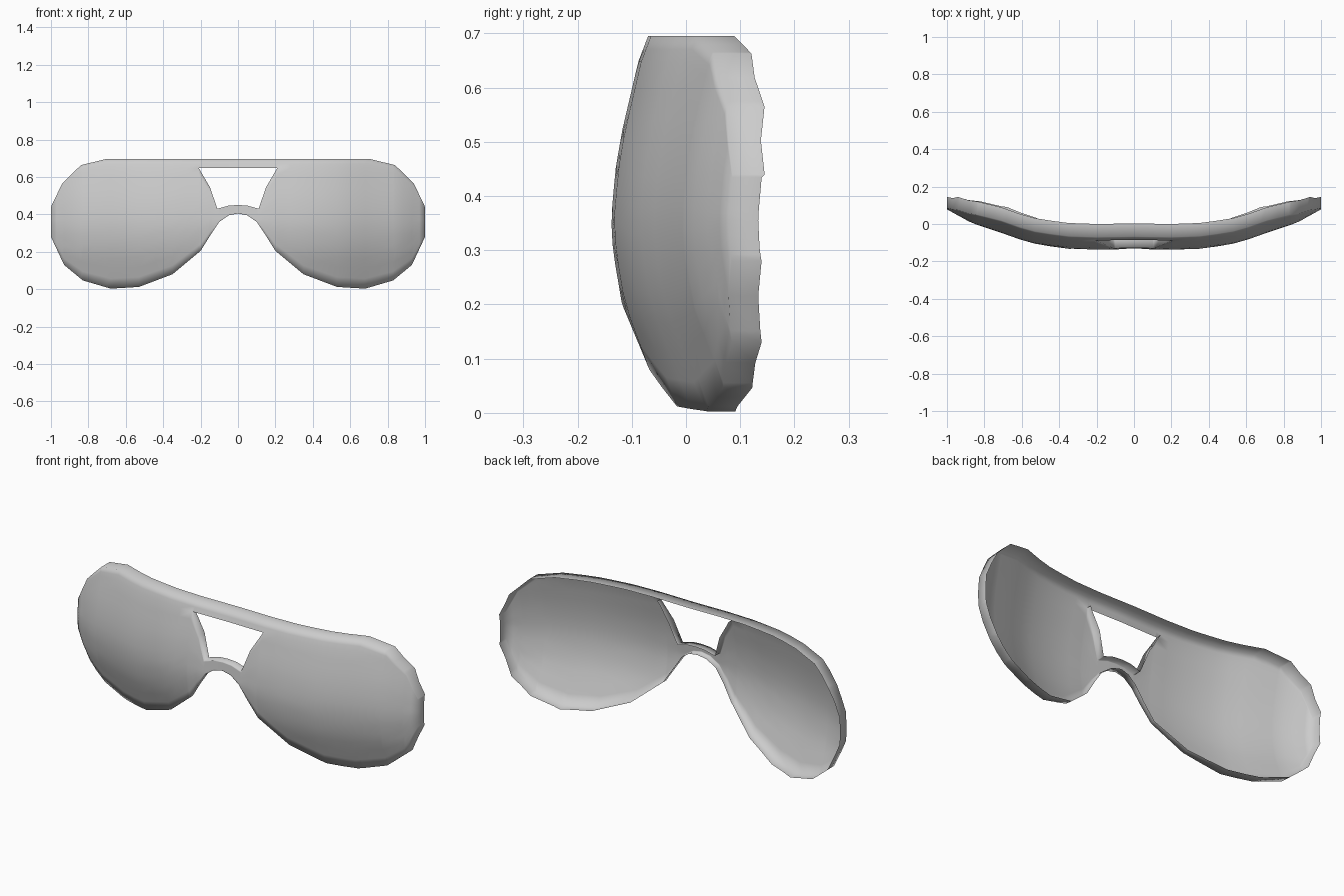
import bpy, bmesh

if "Cube" in bpy.data.objects:
    bpy.data.objects.remove(bpy.data.objects["Cube"])

def lerp(pts, v):
    # piecewise linear profile lookup
    if v <= pts[0][0]:
        return pts[0][1]
    for (a, b), (c, d) in zip(pts, pts[1:]):
        if v <= c:
            return b + (d - b) * (v - a) / (c - a)
    return pts[-1][1]

# half outlines in the front view (x, z)
TOP = [(0, .695), (.71, .695), (.84, .663), (.94, .565), (1, .44)]
BOTTOM = [(0, .405), (.05, .395), (.1, .36), (.15, .285), (.2, .205), (.35, .08),
          (.53, .012), (.68, .003), (.83, .047), (.93, .13), (1, .28)]
HOLE = [(0, .45), (.05, .447), (.11, .43), (.15, .545), (.21, .648)]
# wrap of the front sheet across x, and its bulge over z
WRAP = [(0, -.135), (.2, -.138), (.37, -.132), (.56, -.102), (.72, -.045),
        (.87, .005), (1, .078)]
BULGE = [(0, .1), (.012, .09), (.08, .065), (.2, .02), (.3, .003), (.36, 0),
         (.45, .008), (.52, .02), (.648, .05), (.695, .068)]
# depth of the rim behind the front sheet
RIM_LOW = [(0, .04), (.2, .025), (.35, .035), (.53, .052), (1, .055)]

HALF = [.05, .1, .11, .15, .2, .21, .28, .35, .44, .53, .61, .68, .71, .77,
        .83, .84, .885, .93, .94, .97, 1]
XS = [-x for x in reversed(HALF)] + [0] + HALF

def split(x):
    # line between the lower sheet and the upper band
    lo, hi = lerp(BOTTOM, x), lerp(TOP, x)
    return min(.648, lo + .93 * (hi - lo))

def sheet(bm, low, high, rows):
    grid = []
    for x in XS:
        a, b = low(abs(x)), high(abs(x))
        col = []
        for j in range(rows + 1):
            z = a + (b - a) * j / rows
            col.append(bm.verts.new((x, lerp(WRAP, abs(x)) + lerp(BULGE, z), z)))
        grid.append(col)
    for p, q in zip(grid, grid[1:]):
        for j in range(rows):
            bm.faces.new((p[j], q[j], q[j + 1], p[j + 1]))

bm = bmesh.new()
# lenses with nose bridge, then the brow band above the opening
sheet(bm, lambda x: lerp(BOTTOM, x),
      lambda x: lerp(HOLE, x) if x < .21 else split(x), 12)
sheet(bm, lambda x: .648 if x < .21 else split(x), lambda x: lerp(TOP, x), 2)
bmesh.ops.remove_doubles(bm, verts=bm.verts, dist=.0005)

# rim turned backwards along every edge except the brow band's lower edge
def brow_edge(e):
    return all(abs(v.co.z - .648) < .002 and abs(v.co.x) < .212 for v in e.verts)

edges = [e for e in bm.edges if e.is_boundary and not brow_edge(e)]
ext = bmesh.ops.extrude_edge_only(bm, edges=edges)["geom"]
for v in [g for g in ext if isinstance(g, bmesh.types.BMVert)]:
    x, z = abs(v.co.x), v.co.z
    if x < .212 and z < .66 and abs(z - lerp(HOLE, x)) < .003:
        v.co.y += .045 if z < .6 else .03       # opening
    elif abs(z - lerp(TOP, x)) < .003:
        v.co.y += .07 if x < .95 else .06       # top
    else:
        v.co.y += lerp(RIM_LOW, x)              # bottom and outer side

me = bpy.data.meshes.new("lens_shield")
bm.to_mesh(me)
bm.free()
for p in me.polygons:
    p.use_smooth = True
ob = bpy.data.objects.new("lens_shield", me)
bpy.context.collection.objects.link(ob)
